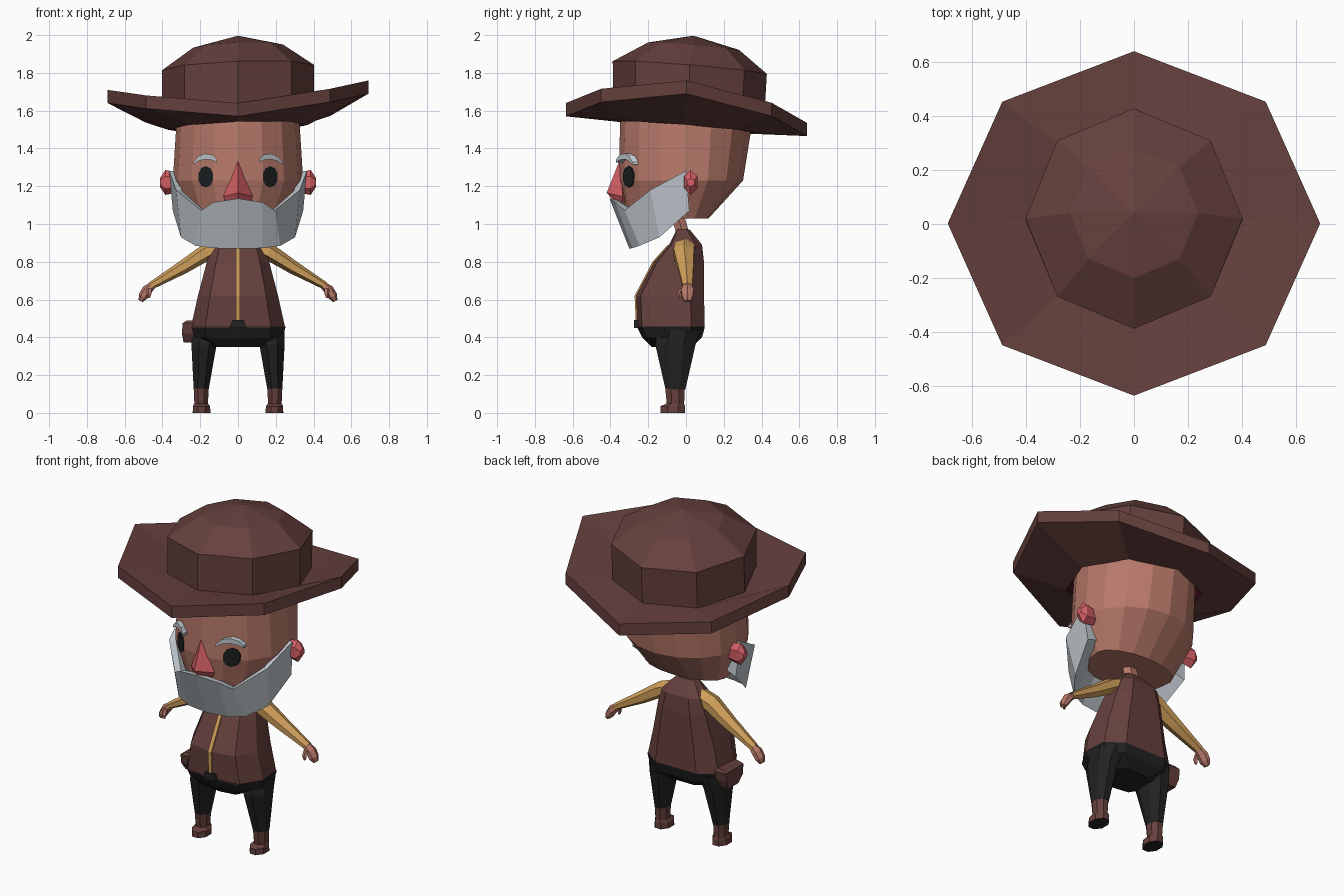
import bpy, bmesh, math
from mathutils import Vector

if "Cube" in bpy.data.objects:
    bpy.data.objects.remove(bpy.data.objects["Cube"])


def material(name, rgb):
    m = bpy.data.materials.new(name)
    m.diffuse_color = [((c / 255 + 0.055) / 1.055) ** 2.4 if c > 10 else c / 3294 for c in rgb] + [1]
    m.use_nodes = True
    m.node_tree.nodes["Principled BSDF"].inputs["Base Color"].default_value = m.diffuse_color
    return m


BROWN = material("brown leather", (101, 64, 61))
MAROON = material("dark maroon lining", (62, 14, 28))
SKIN = material("skin", (184, 121, 106))
PINK = material("pink", (214, 96, 102))
GREY = material("pale grey hair", (192, 200, 206))
BLACK = material("black cloth", (34, 34, 34))
EYE = material("eye black", (27, 31, 31))
TAN = material("tan shirt", (210, 161, 92))


def loft(name, rings, mats, bands=None, caps=(0, 0)):
    """Skin a list of equal-length point rings, closing both ends."""
    bm = bmesh.new()
    vs = [[bm.verts.new(p) for p in r] for r in rings]
    n = len(rings[0])
    for i in range(len(rings) - 1):
        for k in range(n):
            f = bm.faces.new((vs[i][k], vs[i][(k + 1) % n], vs[i + 1][(k + 1) % n], vs[i + 1][k]))
            f.material_index = bands[i] if bands else 0
    for r, c in ((vs[0], caps[0]), (vs[-1], caps[1])):
        bm.faces.new(r).material_index = c
    bmesh.ops.remove_doubles(bm, verts=bm.verts, dist=1e-5)
    bmesh.ops.recalc_face_normals(bm, faces=bm.faces)
    me = bpy.data.meshes.new(name)
    bm.to_mesh(me)
    bm.free()
    for m in mats:
        me.materials.append(m)
    ob = bpy.data.objects.new(name, me)
    bpy.context.collection.objects.link(ob)
    return ob


def ellipse(n, cx, cy, rx, ry, z, turn=0.0):
    return [(cx + rx * math.cos(a), cy + ry * math.sin(a), z)
            for a in (2 * math.pi * k / n + turn for k in range(n))]


def flip(rings, s):
    return [[(x * s, y, z) for x, y, z in r] for r in rings]


def tube(path, n=6):
    """Rings across a path of (x, y, z, radius, depth radius) lying roughly in xz."""
    rings = []
    for i, (x, y, z, r, ry) in enumerate(path):
        a, b = path[max(i - 1, 0)], path[min(i + 1, len(path) - 1)]
        d = Vector((b[0] - a[0], 0, b[2] - a[2])).normalized()
        rings.append([(x - d.z * r * math.cos(t), y + ry * math.sin(t), z + d.x * r * math.cos(t))
                      for t in (2 * math.pi * k / n for k in range(n))])
    return rings


# Hat: eight-sided, tilted, brim rolled up at the sides
hat = []
for rx, ry, cy, z, lift in ((0, 0, .04, 2.0, 0), (.238, .24, .04, 1.945, 0), (.402, .408, .02, 1.83, 0),
                            (.402, .40, .015, 1.61, 0), (.69, .638, .002, 1.588, .147),
                            (.69, .638, .002, 1.518, .147), (.37, .375, 0, 1.512, 0), (.355, .36, 0, 1.57, 0)):
    hat.append([(x, y, zz - .082 * y + .036 * x + lift * math.cos(math.pi * k / 4) ** 2)
                for k, (x, y, zz) in enumerate(ellipse(8, 0, cy, rx, ry, z))])
loft("hat", hat, [BROWN, MAROON], [0, 0, 0, 0, 0, 0, 1], (0, 1))

# Head: sixteen-sided, separate depth to the front and the back
head = []
for z, hw, yf, yb in ((1.60, .32, .345, .35), (1.5, .328, .35, .345), (1.23, .345, .355, .302),
                      (1.03, .26, .32, .12)):
    head.append([(x * hw, y * (yb if y > 0 else yf), zz) for x, y, zz in ellipse(16, 0, 0, 1, 1, z)])
loft("head", head, [SKIN])
loft("neck", [ellipse(6, 0, -.05, .045, .04, 1.06), ellipse(6, 0, -.01, .05, .04, .93)], [SKIN])


def face_y(x):
    """Depth of the cheek facet that carries the eye."""
    return -.328 + (x - .131) * .69


# Eyes, brows and ears
for s, side in ((1, "left"), (-1, "right")):
    outline = [(.171 + .041 * math.cos(a), 1.25 + .056 * math.sin(a))
               for a in (math.pi * (k + .5) / 5 for k in range(10))]
    loft(side + "_eye", flip([[(x, face_y(x) + d, z) for x, z in outline] for d in (-.006, .003)], s), [EYE])

    brow = []
    for x, z, h in ((.11, 1.333, .008), (.135, 1.352, .014), (.175, 1.358, .015),
                    (.21, 1.346, .013), (.235, 1.322, .007)):
        y = face_y(x)
        brow.append([(x, y - .028, z + h), (x, y - .028, z - h), (x, y + .012, z - h), (x, y + .012, z + h)])
    loft(side + "_brow", flip(brow, s), [GREY])

    ear = [[(x, .025 + ry * math.cos(a), 1.22 + rz * math.sin(a)) for a in (math.pi * k / 3 + math.pi / 6 for k in range(6))]
           for x, ry, rz in ((.30, .03, .05), (.385, .04, .066), (.414, .022, .022))]
    loft(side + "_ear", flip(ear, s), [PINK])

# Nose: wedge growing downwards
loft("nose", [[(0, -.35, 1.34)] * 4,
              [(-.078, -.335, 1.145), (0, -.42, 1.165), (.078, -.335, 1.145), (0, -.30, 1.145)],
              [(-.07, -.335, 1.115), (0, -.385, 1.125), (.07, -.335, 1.115), (0, -.30, 1.115)]], [PINK])

# Beard: wraps from ear to ear; stations are top x y z then bottom x y z
half = [(.365, .0, 1.282, .345, .018, 1.07), (.328, -.19, 1.18, .302, -.14, .93),
        (.195, -.325, 1.072, .225, -.245, .885), (.13, -.378, 1.115, .13, -.285, .872)]
stations = [(-a, b, c, -d, e, f) for a, b, c, d, e, f in half] + [(0, -.405, 1.135, 0, -.30, .87)] + half[::-1]
loft("beard", [[(a, b, c), (d, e, f), (d * .75, e * .75, max(1.04, f + .03)), (a * .9, b * .9, c - .005)]
               for a, b, c, d, e, f in stations], [GREY])

# Torso and hips share one cross-section
SECTION = [(0, -1), (.7, -.86), (1, -.2), (.95, .6), (.55, 1), (0, 1),
           (-.55, 1), (-.95, .6), (-1, -.2), (-.7, -.86)]


def body(levels):
    return [[(u * hw, (yf + yb) / 2 + v * (yb - yf) / 2, z) for u, v in SECTION] for z, hw, yf, yb in levels]


loft("vest", body([(.97, .06, -.05, .02), (.89, .135, -.09, .085), (.80, .165, -.17, .095),
                   (.62, .212, -.265, .096), (.45, .25, -.258, .098)]), [BROWN])
loft("trouser_hips", body([(.457, .252, -.26, .1), (.40, .238, -.232, .085), (.348, .14, -.18, .03)]), [BLACK])

# Shirt strip showing down the front, and the belt buckle
loft("shirt_front", [[(-.011, y - .007, z), (.011, y - .007, z), (.011, y + .002, z), (-.011, y + .002, z)]
                     for z, y in ((.89, -.09), (.80, -.17), (.62, -.265), (.48, -.259))], [TAN])
loft("buckle", [[(x, y, z) for x, z in ((-.045, .45), (-.03, .492), (.03, .492), (.045, .45))]
                for y in (-.275, -.245)], [BLACK])

# Limbs
for s, side in ((1, "left"), (-1, "right")):
    loft(side + "_sleeve", flip(tube([(.08, -.005, .885, .045, .06), (.165, -.012, .852, .045, .062),
                                      (.29, -.002, .772, .036, .048), (.462, .008, .672, .02, .03)]), s), [TAN])
    loft(side + "_hand", flip(tube([(.445, .008, .682, .018, .024), (.482, .008, .65, .027, .036),
                                    (.503, .008, .617, .025, .034), (.515, .008, .592, .012, .02)]), s), [SKIN])
    loft(side + "_thumb", flip(tube([(.47, -.02, .66, .014, .014), (.468, -.034, .632, .013, .012),
                                     (.472, -.034, .608, .008, .008)], 5), s), [SKIN])
    t = math.pi / 8
    loft(side + "_trouser_leg", flip([ellipse(8, .15, -.04, .105, .12, .44, t), ellipse(8, .18, -.056, .072, .115, .36, t),
                                      ellipse(8, .195, -.056, .043, .057, .125, t)], s), [BLACK])
    loft(side + "_boot", flip([ellipse(8, .195, -.058, .043, .056, .13, t), ellipse(8, .195, -.056, .039, .05, .05, t),
                               ellipse(8, .193, -.07, .049, .07, .035, t), ellipse(8, .193, -.07, .051, .07, 0, t)], s),
         [BROWN, BLACK], None, (0, 1))

# Holster on the right hip
loft("holster", [[(x0, y0, z), (x1, y0, z), (x1, y1, z), (x0, y1, z)]
                 for z, x0, x1, y0, y1 in ((.49, -.27, -.18, -.12, .03), (.475, -.293, -.18, -.13, .04),
                                           (.42, -.297, -.22, -.12, .03), (.372, -.288, -.23, -.09, .01))], [BROWN])
